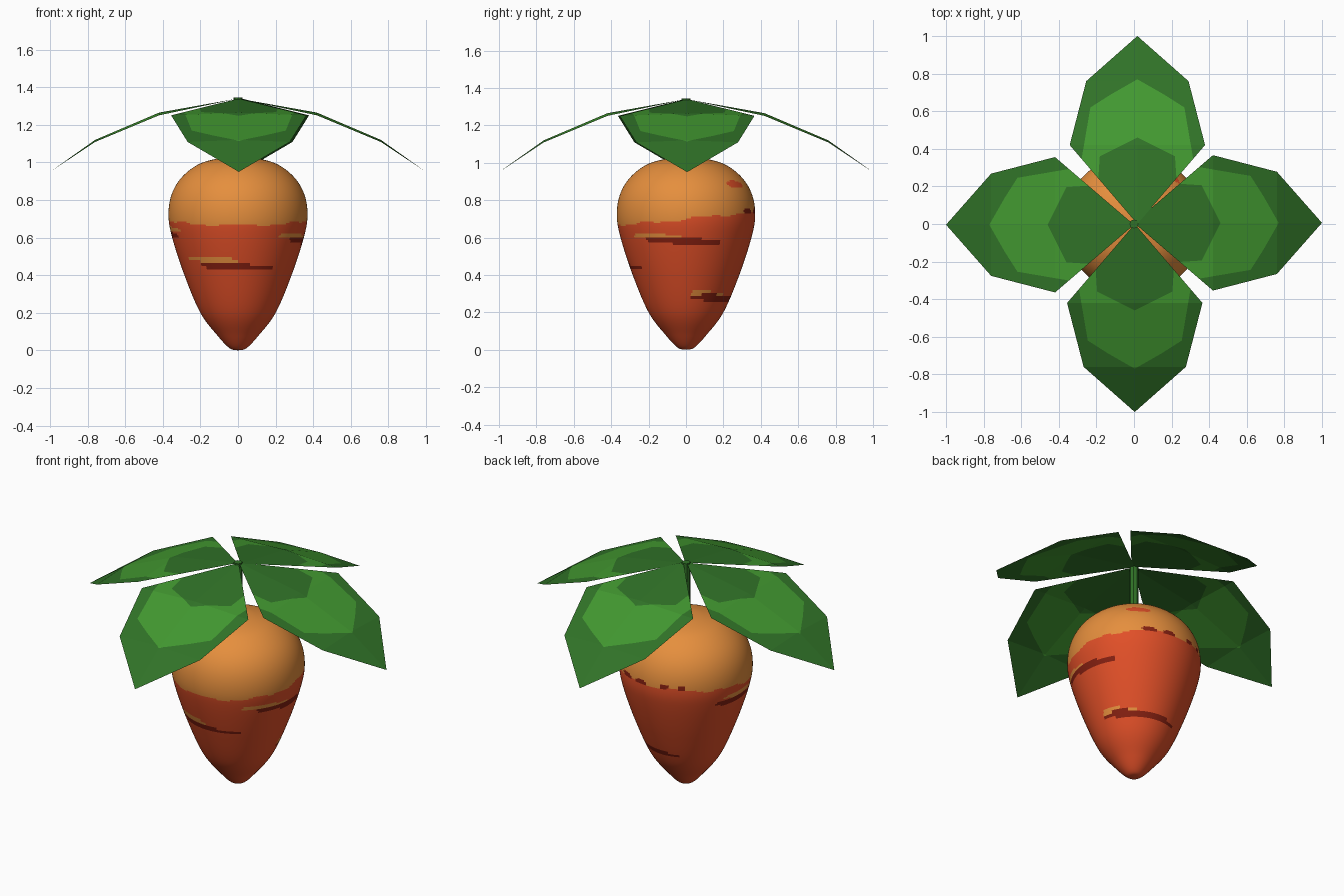
import bpy, bmesh, math
from mathutils import Vector, Matrix

if "Cube" in bpy.data.objects:
    bpy.data.objects.remove(bpy.data.objects["Cube"])


def material(name, srgb):
    m = bpy.data.materials.new(name)
    m.diffuse_color = [((c + 0.055) / 1.055) ** 2.4 for c in srgb] + [1]
    m.use_nodes = True
    m.node_tree.nodes["Principled BSDF"].inputs["Base Color"].default_value = m.diffuse_color
    return m


RED = material("root red", (0.88, 0.31, 0.155))
ORANGE = material("root orange", (0.90, 0.56, 0.24))
MARK = material("mark dark red", (0.52, 0.125, 0.065))
GREEN = material("leaf green", (0.19, 0.45, 0.155))
BRIGHT = material("leaf bright green", (0.26, 0.60, 0.19))


def finish(bm, name, mats, smooth=False):
    me = bpy.data.meshes.new(name)
    bm.to_mesh(me)
    bm.free()
    for m in mats:
        me.materials.append(m)
    if smooth:
        for p in me.polygons:
            p.use_smooth = True
    ob = bpy.data.objects.new(name, me)
    bpy.context.collection.objects.link(ob)
    return ob


# Root: smooth profile (radius, height) turned around z
PROFILE = [(0, 0), (0.045, 0.012), (0.11, 0.08), (0.2, 0.2), (0.285, 0.4), (0.35, 0.6),
           (0.37, 0.72), (0.353, 0.83), (0.30, 0.92), (0.21, 0.99), (0.1, 1.022), (0, 1.03)]


def spline(pts, n):
    pts = [Vector(p) for p in pts]
    pts = [2 * pts[0] - pts[1]] + pts + [2 * pts[-1] - pts[-2]]
    out = []
    for a, b, c, d in zip(pts, pts[1:], pts[2:], pts[3:]):
        for i in range(n):
            t = i / n
            out.append(0.5 * (2 * b + (c - a) * t + (2 * a - 5 * b + 4 * c - d) * t * t
                              + (3 * b - a - 3 * c + d) * t ** 3))
    return out + [pts[-2]]


# Painted marks: start angle, end angle (degrees), height, half thickness, colour slot
MARKS = [(-132, -50, 0.443, 0.016, 2), (-146, -88, 0.483, 0.014, 1),
         (-39, 35, 0.581, 0.017, 2), (-53, -2, 0.606, 0.014, 1),
         (5, 116, 0.272, 0.020, 2), (2, 54, 0.298, 0.014, 1),
         (152, 206, 0.615, 0.018, 2), (160, 212, 0.645, 0.014, 1),
         (56, 70, 0.74, 0.014, 2), (76, 88, 0.74, 0.014, 2),
         (101, 110, 0.745, 0.014, 2), (117, 125, 0.745, 0.014, 2),
         (42, 66, 0.885, 0.020, 0)]


def root_colour(c):
    ang = math.atan2(c.y, c.x)
    deg = math.degrees(ang)
    for a, b, z, h, slot in MARKS:
        mid, half = (a + b) / 2, (b - a) / 2
        d = (deg - mid + 180) % 360 - 180
        # flattened ellipse, tilted slightly downwards
        if abs(d / half) ** 2.5 + abs((c.z - z + 0.0002 * d) / h) ** 2 < 1:
            return slot
    edge = 0.70 + 0.035 * math.sin(ang) + 0.006 * math.sin(7 * ang) + 0.004 * math.sin(17 * ang)
    return 1 if c.z > edge else 0


SEG = 180
bm = bmesh.new()
rows = []
for r, z in spline(PROFILE, 13):
    if r < 1e-4:
        rows.append([bm.verts.new((0, 0, z))] * SEG)
    else:
        rows.append([bm.verts.new((r * math.cos(2 * math.pi * i / SEG),
                                   r * math.sin(2 * math.pi * i / SEG), z)) for i in range(SEG)])
for lo, hi in zip(rows, rows[1:]):
    for i in range(SEG):
        j = (i + 1) % SEG
        quad = list(dict.fromkeys((lo[i], lo[j], hi[j], hi[i])))
        f = bm.faces.new(quad)
        f.material_index = root_colour(f.calc_center_median())
finish(bm, "root", [RED, ORANGE, MARK], True)

# Stem
bm = bmesh.new()
bmesh.ops.create_cone(bm, cap_ends=True, segments=8, radius1=0.024, radius2=0.024, depth=0.345,
                      matrix=Matrix.Translation((0, 0, 1.172)))
finish(bm, "stem", [GREEN])

# Leaves: half outlines (along, across) of the leaf and its colour zones
LEAF = [(0, 0), (0.42, 0.36), (0.76, 0.272), (1, 0)]
INNER = [(0, 0), (0.24, 0.208), (0.36, 0.2), (0.46, 0)]
MIDDLE = [(0, 0), (0.345, 0.297), (0.62, 0.25), (0.69, 0.14), (0.77, 0)]
BENDS = [(0, 1.34), (0.42, 1.265), (0.76, 1.12), (1, 0.95)]


def inside(c, outline):
    y = abs(c.y)
    return all((x2 - x1) * (y - y1) - (y2 - y1) * (c.x - x1) < 1e-5
               for (x1, y1), (x2, y2) in zip(outline, outline[1:]))


def leaf_height(x, y):
    for (x1, z1), (x2, z2) in zip(BENDS, BENDS[1:]):
        if x <= x2 + 1e-6:
            break
    return z1 + (z2 - z1) * (x - x1) / (x2 - x1) - 0.04 * abs(y)


def make_leaf(name, angle, shift):
    bm = bmesh.new()
    pts = LEAF + [(x, -y) for x, y in LEAF[-2:0:-1]]
    bm.faces.new([bm.verts.new((x, y, 0)) for x, y in pts]).normal_update()
    # cut the fold lines and the colour borders
    cuts = [((0, 0), (0, 1)), ((0.42, 0), (1, 0)), ((0.76, 0), (1, 0))]
    for zone in (INNER, MIDDLE):
        for (x1, y1), (x2, y2) in zip(zone[1:], zone[2:]):
            for s in (1, -1):
                cuts.append(((x1, s * y1), (y1 - y2, s * (x2 - x1))))
    for co, no in cuts:
        bmesh.ops.bisect_plane(bm, geom=bm.verts[:] + bm.edges[:] + bm.faces[:], dist=1e-5,
                               plane_co=(*co, 0), plane_no=Vector((*no, 0)).normalized())
    for f in bm.faces:
        c = f.calc_center_median()
        f.material_index = int(inside(c, MIDDLE) and not inside(c, INNER))
    for v in bm.verts:
        v.co.z = leaf_height(v.co.x, v.co.y)
    bmesh.ops.recalc_face_normals(bm, faces=bm.faces[:])
    if sum(f.normal.z for f in bm.faces) < 0:
        bmesh.ops.reverse_faces(bm, faces=bm.faces[:])
    bm.transform(Matrix.Translation(shift) @ Matrix.Rotation(math.radians(angle), 4, 'Z'))
    finish(bm, name, [GREEN, BRIGHT])


make_leaf("leaf_right", 0, (0, 0.006, 0))
make_leaf("leaf_back", 90, (0.018, 0, 0))
make_leaf("leaf_left", 180, (0, -0.004, 0))
make_leaf("leaf_front", 270, (0.004, 0, 0))
